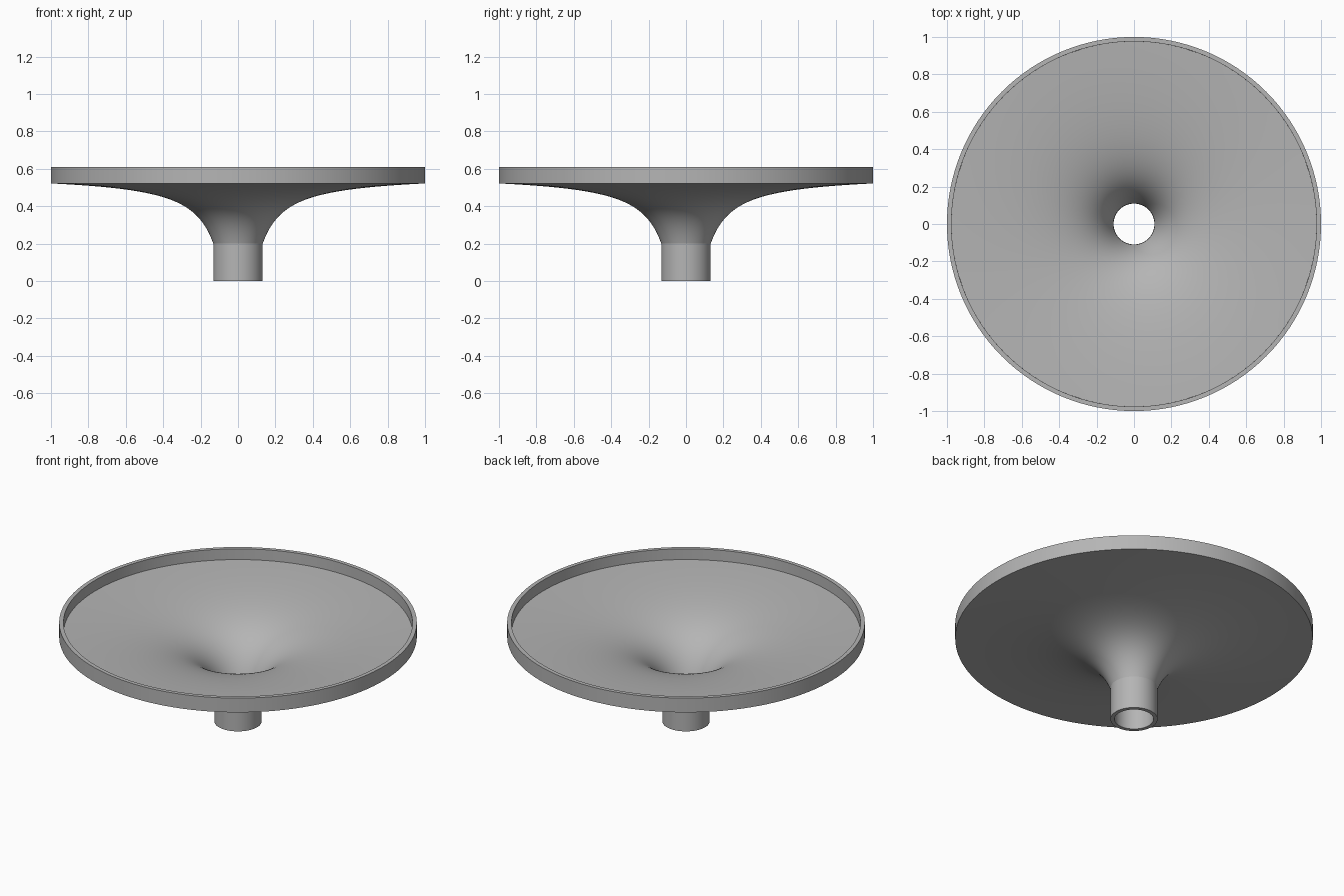
import bpy, bmesh, math

if "Cube" in bpy.data.objects:
    bpy.data.objects.remove(bpy.data.objects["Cube"])

SEGMENTS, STEPS, WALL = 128, 40, 0.023
A, B, R0 = 0.571, 0.049, 0.132


def well(r):
    return A - B / r


def curve(r_end, offset):
    """Flared 1/r profile, optionally shifted along its inward normal."""
    pts = []
    for i in range(STEPS + 1):
        r = R0 * (r_end / R0) ** (i / STEPS)
        slope = B / r ** 2
        n = math.hypot(1, slope)
        pts.append((r - offset * slope / n, well(r) + offset / n))
    return pts


# Closed section: spout, underside, upright rim, dish surface, bore
profile = [(R0, 0)] + curve(1.0, 0) + [(1.0, 0.61), (0.976, 0.61)]
profile += list(reversed(curve(0.977, WALL))) + [(R0 - WALL, 0)]

# Revolve the section around z
bm = bmesh.new()
rings = []
for s in range(SEGMENTS):
    a = 2 * math.pi * s / SEGMENTS
    rings.append([bm.verts.new((r * math.cos(a), r * math.sin(a), z)) for r, z in profile])
count = len(profile)
for s in range(SEGMENTS):
    p, q = rings[s], rings[(s + 1) % SEGMENTS]
    for i in range(count):
        j = (i + 1) % count
        bm.faces.new((p[i], q[i], q[j], p[j]))
bmesh.ops.recalc_face_normals(bm, faces=bm.faces)
mesh = bpy.data.meshes.new("funnel_dish")
bm.to_mesh(mesh)
bm.free()

# Mid-grey finish
grey = bpy.data.materials.new("mid_grey")
grey.diffuse_color = (0.46, 0.46, 0.46, 1)
grey.use_nodes = True
grey.node_tree.nodes["Principled BSDF"].inputs["Base Color"].default_value = grey.diffuse_color
mesh.materials.append(grey)

funnel = bpy.data.objects.new("funnel_dish", mesh)
bpy.context.collection.objects.link(funnel)
bpy.context.view_layer.objects.active = funnel
funnel.select_set(True)
bpy.ops.object.shade_smooth_by_angle(angle=math.radians(15))
